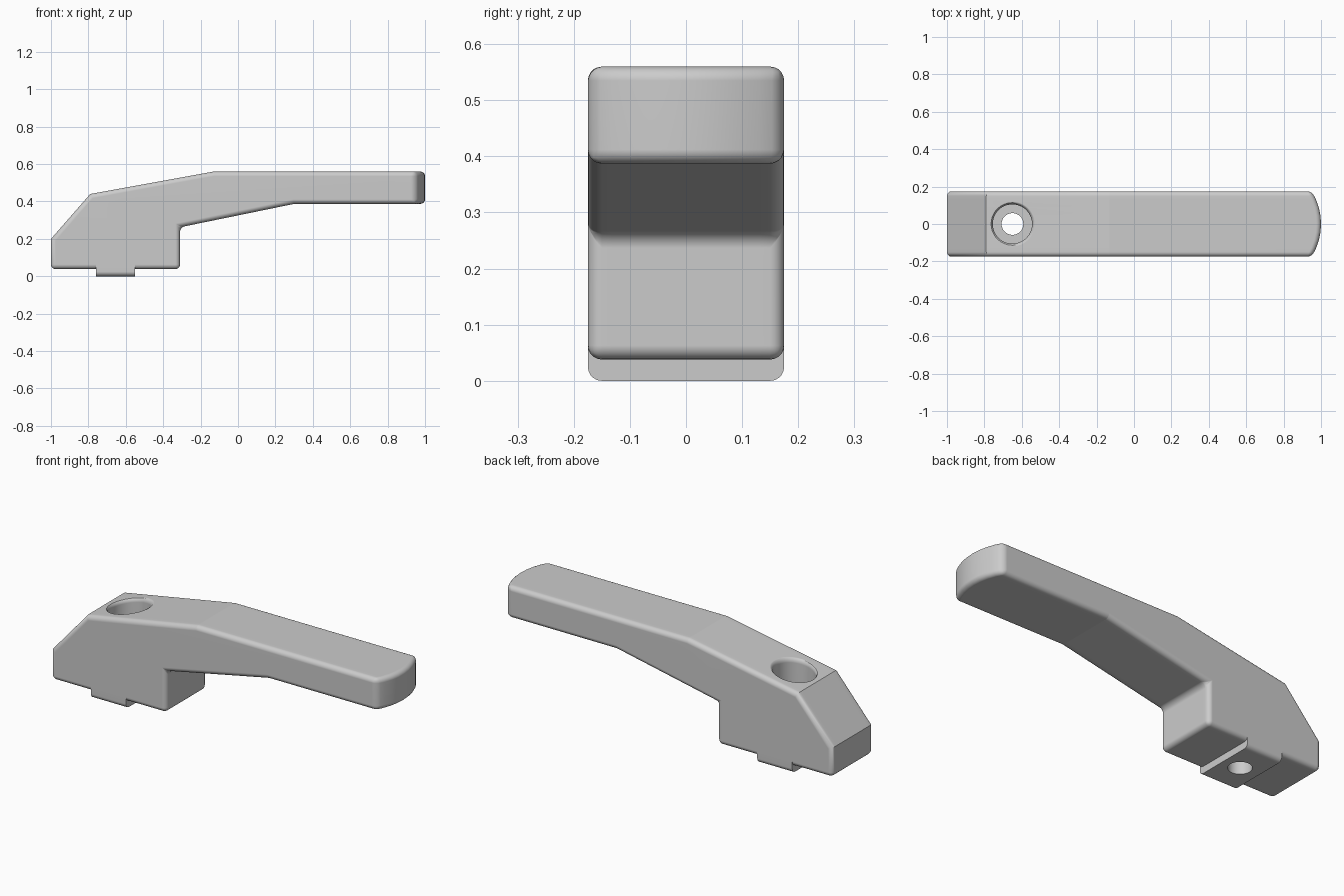
import bpy, bmesh, math

cube = bpy.data.objects.get("Cube")
if cube:
    bpy.data.objects.remove(cube, do_unlink=True)

HALF_W, ROUND = 0.175, 0.025
HOLE_X = -0.65
SLOPE = 0.18          # incline of the shoulder around the screw recess

grey = bpy.data.materials.new("light_grey")
grey.use_nodes = True
grey.diffuse_color = (0.6, 0.6, 0.6, 1)
grey.node_tree.nodes["Principled BSDF"].inputs["Base Color"].default_value = (0.6, 0.6, 0.6, 1)


def make_object(name, bm):
    bmesh.ops.recalc_face_normals(bm, faces=bm.faces)
    mesh = bpy.data.meshes.new(name)
    bm.to_mesh(mesh)
    bm.free()
    obj = bpy.data.objects.new(name, mesh)
    bpy.context.collection.objects.link(obj)
    mesh.materials.append(grey)
    return obj


def loft(sections):
    """Skin a list of closed sections, capping both ends."""
    bm = bmesh.new()
    loops = [[bm.verts.new(p) for p in s] for s in sections]
    n = len(loops[0])
    for a, b in zip(loops, loops[1:]):
        for i in range(n):
            j = (i + 1) % n
            bm.faces.new((a[i], a[j], b[j], b[i]))
    bm.faces.new(loops[0])
    bm.faces.new(loops[-1])
    return bm


def apply_modifiers(obj):
    bpy.ops.object.select_all(action='DESELECT')
    bpy.context.view_layer.objects.active = obj
    obj.select_set(True)
    for mod in list(obj.modifiers):
        bpy.ops.object.modifier_apply(modifier=mod.name)


# Lever body: side profile lofted across the width, tip following an arc
profile = [(-1, 0.038), (-0.31, 0.038), (-0.31, 0.262), (0.30, 0.387), (1, 0.387),
           (1, 0.56), (-0.13, 0.56), (-0.79, 0.44), (-1, 0.2)]
STRIPS, RADIUS = 8, 0.331


def section(y):
    tip = 1 - RADIUS + math.sqrt(RADIUS ** 2 - y ** 2)
    return [(tip if x == 1 else x, y, z) for x, z in profile]


body = make_object("lever_body", loft(
    [section(HALF_W * (2 * i / STRIPS - 1)) for i in range(STRIPS + 1)]))
bevel = body.modifiers.new("rounding", 'BEVEL')
bevel.width, bevel.segments = ROUND, 5
bevel.limit_method, bevel.angle_limit = 'ANGLE', math.radians(48)
bevel.use_clamp_overlap = False

# Locating key under the base: rounded along its length, square at the ends
bm = loft([[(x, -HALF_W, 0), (x, HALF_W, 0), (x, HALF_W, 0.1), (x, -HALF_W, 0.1)]
           for x in (-0.76, -0.55)])
long_edges = [e for e in bm.edges
              if abs(e.verts[0].co.x - e.verts[1].co.x) > 0.1 and e.verts[0].co.z < 0.05]
bmesh.ops.bevel(bm, geom=long_edges, offset=ROUND, segments=5, profile=0.5, affect='EDGES')
key = make_object("locating_key", bm)

# Screw recess cutter: through hole, counterbore and rounded rim on the incline
rings = [(0.058, -0.1, 0), (0.058, 0.16, 0), (0.105, 0.16, 0), (0.105, 0.443, 1),
         (0.108, 0.455, 1), (0.114, 0.463, 1), (0.124, 0.467, 1), (0.124, 0.7, 0)]
SIDES = 48
circles = []
for r, z, tilt in rings:
    turn = [math.tau * i / SIDES for i in range(SIDES)]
    circles.append([(HOLE_X + r * math.cos(t), r * math.sin(t),
                     z + tilt * SLOPE * r * math.cos(t)) for t in turn])
cutter = make_object("screw_recess_cutter", loft(circles))
cutter.hide_render = True

# Join key to body, then cut the recess
for tool, operation in ((key, 'UNION'), (cutter, 'DIFFERENCE')):
    boolean = body.modifiers.new(tool.name, 'BOOLEAN')
    boolean.object, boolean.operation, boolean.solver = tool, operation, 'EXACT'
apply_modifiers(body)
for tool in (key, cutter):
    bpy.data.objects.remove(tool, do_unlink=True)

# Smooth rounds, crisp lines where the top and underside change direction
bpy.ops.object.shade_smooth_by_angle(angle=math.radians(30))
mesh = body.data
for edge in mesh.edges:
    xs = [mesh.vertices[v].co.x for v in edge.vertices]
    if any(all(abs(x - bend) < 0.012 for x in xs) for bend in (-0.13, 0.30)):
        edge.use_edge_sharp = True
normals = body.modifiers.new("even_shading", 'WEIGHTED_NORMAL')
normals.keep_sharp = True
